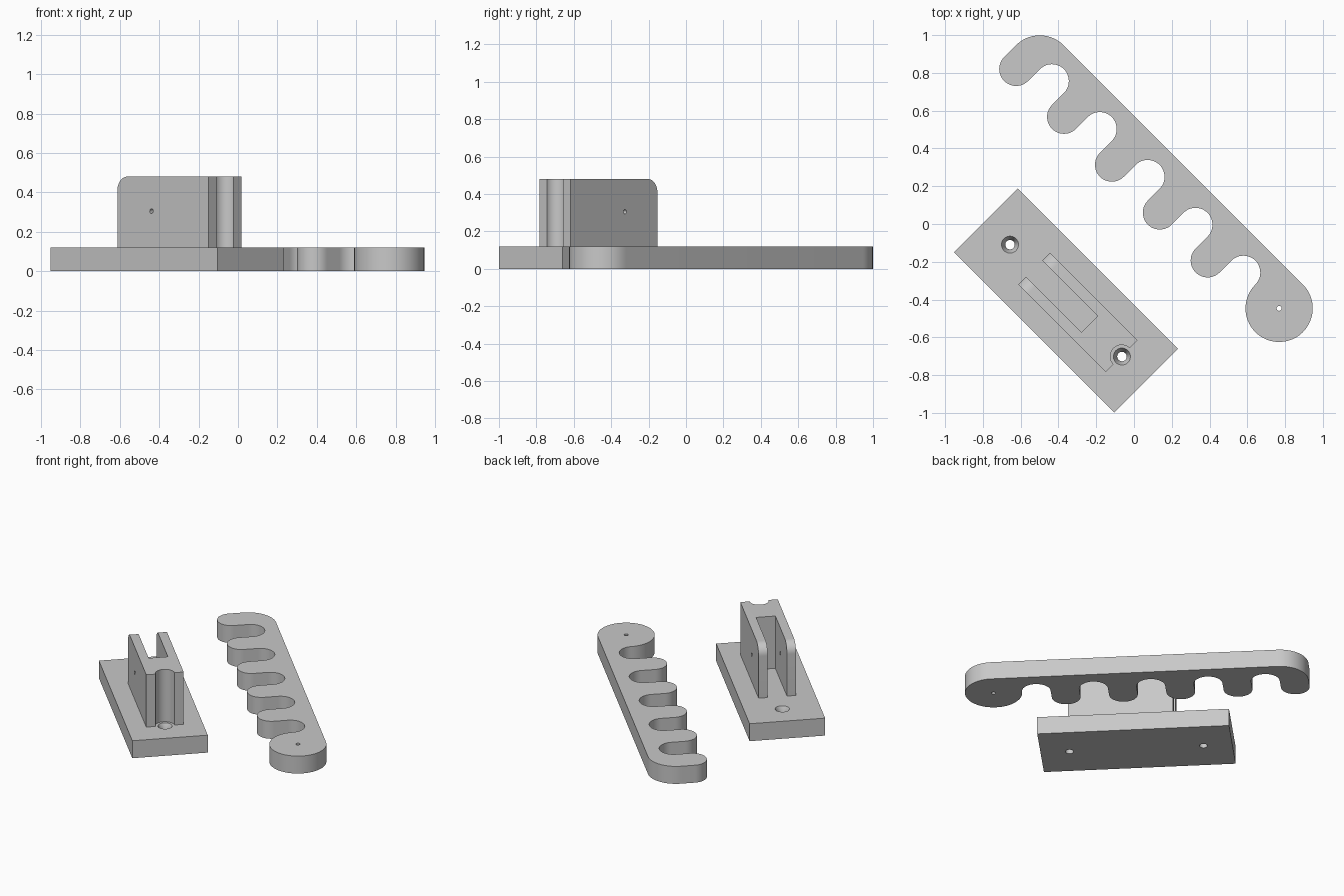
import bpy, bmesh
from math import sin, cos, pi, radians
from mathutils import Matrix

if "Cube" in bpy.data.objects:
    bpy.data.objects.remove(bpy.data.objects["Cube"])

grey = bpy.data.materials.new("plain grey")
grey.use_nodes = True
colour = (0.58, 0.58, 0.58, 1)
grey.diffuse_color = colour
grey.node_tree.nodes["Principled BSDF"].inputs["Base Color"].default_value = colour

# Both parts lie diagonally: local x runs along each part, local y across it
TURN = Matrix.Rotation(radians(-45), 4, 'Z')


def arc(cx, cy, r, start, end, n=24):
    angles = [radians(start + (end - start) * i / n) for i in range(n + 1)]
    return [(cx + r * cos(a), cy + r * sin(a)) for a in angles]


def finish(bm, name):
    bmesh.ops.recalc_face_normals(bm, faces=bm.faces)
    mesh = bpy.data.meshes.new(name)
    bm.to_mesh(mesh)
    bm.free()
    mesh.materials.append(grey)
    ob = bpy.data.objects.new(name, mesh)
    ob.matrix_world = TURN
    bpy.context.collection.objects.link(ob)
    return ob


def extrude(outline, z0, z1):
    bm = bmesh.new()
    face = bm.faces.new([bm.verts.new((x, y, z0)) for x, y in outline])
    top = bmesh.ops.extrude_face_region(bm, geom=[face])["geom"]
    bmesh.ops.translate(bm, vec=(0, 0, z1 - z0),
                        verts=[g for g in top if isinstance(g, bmesh.types.BMVert)])
    return bm


def cutter(centre, r1, r2, depth, axis='Z'):
    bm = bmesh.new()
    place = Matrix.Translation(centre)
    if axis == 'Y':
        place = place @ Matrix.Rotation(pi / 2, 4, 'X')
    bmesh.ops.create_cone(bm, cap_ends=True, segments=32, radius1=r1, radius2=r2,
                          depth=depth, matrix=place)
    ob = finish(bm, "cutter")
    ob.hide_render = True
    return ob


def combine(ob, other, operation):
    mod = ob.modifiers.new("combine", 'BOOLEAN')
    mod.operation, mod.object, mod.solver = operation, other, 'EXACT'
    select(ob)
    bpy.ops.object.modifier_apply(modifier=mod.name)
    bpy.data.objects.remove(other)


def select(ob):
    bpy.ops.object.select_all(action='DESELECT')
    ob.select_set(True)
    bpy.context.view_layer.objects.active = ob


THICK = 0.12

# Toothed lever: round pivot end, straight back, five fingers and notches
AXIS, R, TOOTH, END, PIVOT = 0.2275, 0.178, 0.0896, -0.933, 0.859
outline = arc(PIVOT, AXIS, R, 180, 450, 60)[1:] + arc(END, AXIS, R, 90, 180)
for i in range(5):
    x = END - R + TOOTH + 4 * TOOTH * i
    outline += arc(x, 0.139, TOOTH, 180, 360)
    outline += arc(x + 2 * TOOTH, AXIS, TOOTH, 180, 0)
bm = extrude(outline, 0, THICK)
bmesh.ops.remove_doubles(bm, verts=bm.verts, dist=0.0005)
lever = finish(bm, "toothed_lever")
combine(lever, cutter((PIVOT, AXIS, 0.06), 0.013, 0.013, 0.3), 'DIFFERENCE')

# Base plate
MX, MY = 0.032, -0.5415
plate = [(MX + sx * 0.6, MY + sy * 0.239)
         for sx, sy in ((-1, -1), (1, -1), (1, 1), (-1, 1))]
bracket = finish(extrude(plate, 0, THICK), "bracket")

# Forked block: slot at one end, half-round groove at the other
X0, X1, SLOT_END, OUT, INNER, GROOVE, TOP = -0.207, 0.449, 0.209, 0.1185, 0.061, 0.06, 0.48
block = [(X0, MY - OUT), (X1, MY - OUT)]
block += arc(X1, MY, GROOVE, 270, 90)
block += [(X1, MY + OUT), (X0, MY + OUT), (X0, MY + INNER),
          (SLOT_END, MY + INNER), (SLOT_END, MY - INNER), (X0, MY - INNER)]
bm = extrude(block, THICK - 0.02, TOP)
# Round the upper tips of the fork
tips = [e for e in bm.edges
        if all(abs(v.co.x - X0) < 1e-4 and abs(v.co.z - TOP) < 1e-4 for v in e.verts)]
bmesh.ops.bevel(bm, geom=tips, offset=0.072, segments=12, profile=0.5, affect='EDGES')
combine(bracket, finish(bm, "fork"), 'UNION')

# Countersunk screw holes and the cross pin hole
for x in (MX - 0.419, MX + 0.419):
    combine(bracket, cutter((x, MY, 0.06), 0.025, 0.025, 0.16), 'DIFFERENCE')
    combine(bracket, cutter((x, MY, 0.102), 0.025, 0.047, 0.044), 'DIFFERENCE')
combine(bracket, cutter((0.038, MY, 0.305), 0.012, 0.012, 0.4, 'Y'), 'DIFFERENCE')

for ob in (lever, bracket):
    select(ob)
    bpy.ops.object.shade_smooth_by_angle(angle=radians(30))
